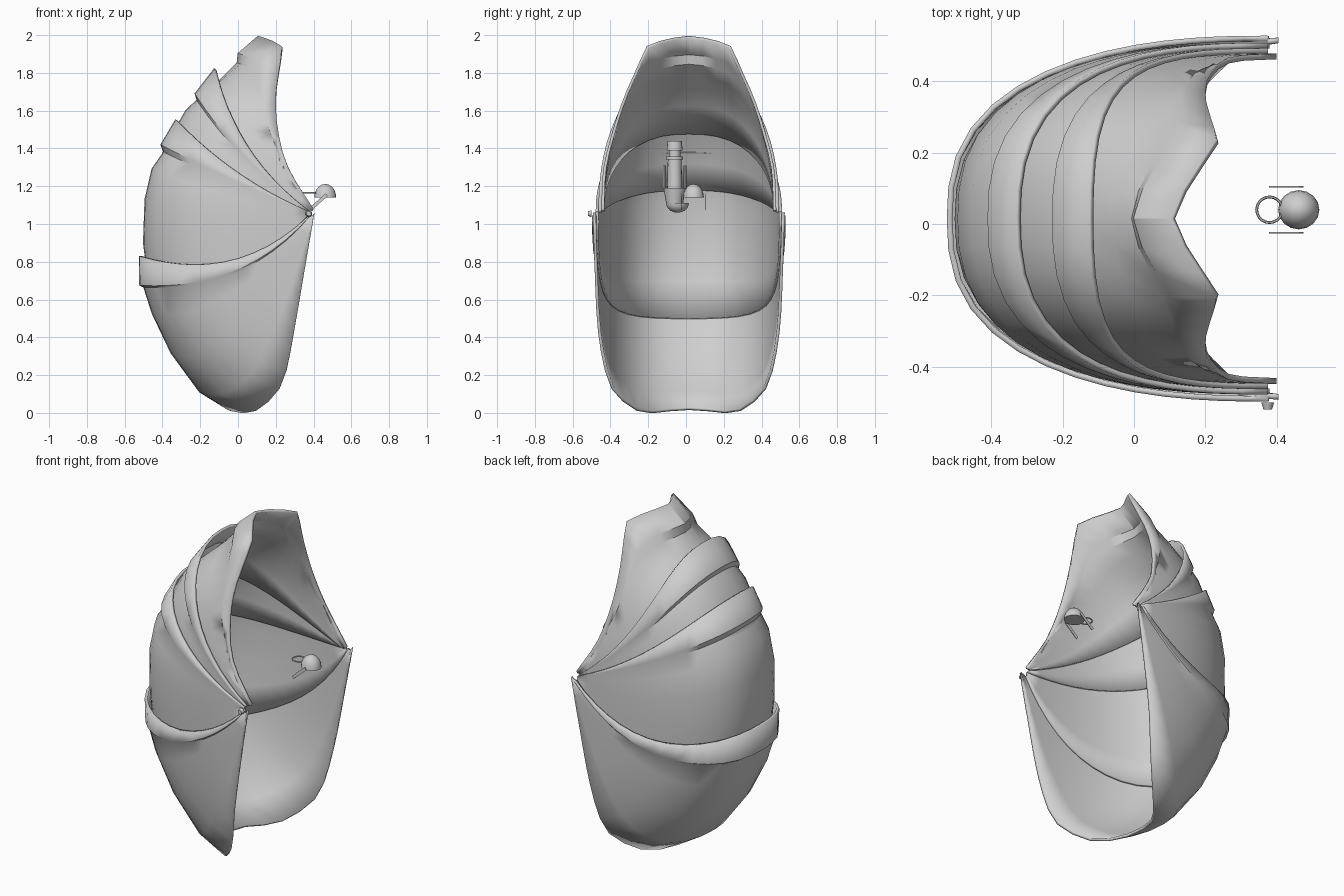
import bpy, bmesh, math
from mathutils import Vector, Matrix

if "Cube" in bpy.data.objects:
    bpy.data.objects.remove(bpy.data.objects["Cube"])

P = complex(0.39, 1.06)   # hinge axis in the x-z plane
Y0 = 0.015                # shell symmetry plane
N = 14                    # steps per half rib

grey = bpy.data.materials.new("light_grey")
grey.diffuse_color = (0.62, 0.62, 0.62, 1)
grey.use_nodes = True
grey.node_tree.nodes["Principled BSDF"].inputs["Base Color"].default_value = grey.diffuse_color


def finish(name, bm, angle=35):
    me = bpy.data.meshes.new(name)
    bm.to_mesh(me)
    bm.free()
    me.materials.append(grey)
    ob = bpy.data.objects.new(name, me)
    bpy.context.collection.objects.link(ob)
    bpy.ops.object.select_all(action='DESELECT')
    ob.select_set(True)
    bpy.context.view_layer.objects.active = ob
    bpy.ops.object.shade_smooth_by_angle(angle=math.radians(angle))
    return ob


def resample(pts):
    """even spacing along a polyline of (x+iz, y) points"""
    v = [Vector((c.real, y, c.imag)) for c, y in pts]
    d = [0]
    for a, b in zip(v, v[1:]):
        d.append(d[-1] + (b - a).length)
    out, j = [], 0
    for i in range(N + 1):
        s = d[-1] * i / N
        while j < len(v) - 2 and d[j + 1] < s:
            j += 1
        q = v[j].lerp(v[j + 1], (s - d[j]) / (d[j + 1] - d[j]))
        out.append((complex(q.x, q.z), q.y))
    return out


def rib(mx, mz, bow, w, p=2.5):
    """bowed superellipse from the hinge to the middle point"""
    d = complex(mx, mz) - P
    n = d / abs(d) * 1j
    pts = []
    for i in range(81):
        t = math.pi / 2 * i / 80
        f = max(math.sin(t), 0) ** (2 / p)
        y = w * max(math.cos(t), 0) ** (2 / p)
        f = 0.02 + 0.98 * f
        pts.append((P + d * f + n * bow * 4 * f * (1 - f), y))
    return resample(pts)


def spline(pts):
    """smooth rib through a few hand placed points"""
    v = [Vector(p) for p in pts]
    m = v[-2].copy()
    m.y = -m.y
    v = [v[0] * 2 - v[1]] + v + [m]
    out = []
    for a, b, c, d in zip(v, v[1:], v[2:], v[3:]):
        for i in range(10):
            t = i / 10
            q = 0.5 * (2 * b + (c - a) * t + (2 * a - 5 * b + 4 * c - d) * t * t
                       + (3 * b - a - 3 * c + d) * t ** 3)
            out.append((complex(q.x, q.z), q.y))
    q = v[-2]
    out.append((complex(q.x, q.z), q.y))
    return resample(out)


def mix(a, b, w, mx, mz):
    """blend two ribs, turned and scaled about the hinge to reach the middle point"""
    m = complex(mx, mz) - P
    ka, kb = m / (a[-1][0] - P), m / (b[-1][0] - P)
    return [(P + (ca - P) * ka * (1 - w) + (cb - P) * kb * w, ya * (1 - w) + yb * w)
            for (ca, ya), (cb, yb) in zip(a, b)]


def shell(name, ribs, thick=0.016):
    bm = bmesh.new()
    rows = []
    for r in ribs:
        full = r + [(c, -y) for c, y in reversed(r[:-1])]
        rows.append([bm.verts.new((c.real, y + Y0, c.imag)) for c, y in full])
    for a, b in zip(rows, rows[1:]):
        for i in range(len(a) - 1):
            bm.faces.new((a[i], a[i + 1], b[i + 1], b[i]))
    ob = finish(name, bm)
    s = ob.modifiers.new("thickness", 'SOLIDIFY')
    s.thickness = thick
    s.offset = 0
    return ob


# lower shell with its outer lip
rim = spline([(.405, .5, 1.06), (.36, .492, .8), (.3, .475, .45), (.25, .43, .2),
              (.19, .37, .09), (.08, .25, .008), (-.02, .12, .014), (-.05, 0, .022)])
belt = rib(-.495, .67, .125, .497, 2.7)
shell("lower_shell", [
    rim,
    mix(rim, belt, .25, -.2, .115),
    mix(rim, belt, .5, -.35, .32),
    mix(rim, belt, .78, -.45, .53),
    belt,
    rib(-.517, .68, .125, .505, 2.6),
    rib(-.517, .83, .14, .505, 2.6)])

# main shell, tucked inside the lower lip
shell("main_shell", [rib(x, z, b, .485, p) for x, z, b, p in (
    (-.41, .5, .13, 2.8), (-.47, .7, .125, 2.6), (-.495, .9, .11, 2.5),
    (-.487, 1.13, .07, 2.5), (-.45, 1.29, .03, 2.5), (-.388, 1.38, .012, 2.5),
    (-.403, 1.42, .012, 2.5), (-.325, 1.55, .045, 2.5))])

# upper shell
shell("upper_shell", [rib(x, z, b, .47, 2.5) for x, z, b in (
    (-.46, 1.18, .03), (-.42, 1.32, .015), (-.34, 1.48, .03), (-.27, 1.6, .045),
    (-.212, 1.655, .045), (-.222, 1.69, .045), (-.12, 1.82, .085))])

# hood with pinched neck and flared front rim
neck = spline([(.395, .455, 1.07), (.3, .45, 1.2), (.2, .42, 1.4), (.13, .36, 1.6),
               (.11, .28, 1.74), (.08, .2, 1.81), (.0, 0, 1.85)])
front = spline([(.4, .455, 1.08), (.27, .445, 1.29), (.215, .4, 1.475), (.2, .34, 1.66),
                (.222, .26, 1.84), (.235, .22, 1.935), (.17, .12, 1.97), (.11, 0, 1.99)])
shell("hood", [
    rib(-.33, 1.48, .03, .455),
    rib(-.23, 1.63, .05, .455),
    rib(-.13, 1.72, .08, .455),
    mix(rib(-.13, 1.72, .08, .455), neck, .5, -.06, 1.79),
    neck,
    mix(neck, front, .35, .005, 1.9),
    front])


def cyl(name, loc, r1, r2, h, axis='Z', seg=16):
    bm = bmesh.new()
    rot = Matrix.Rotation(math.pi / 2, 4, 'X') if axis == 'Y' else Matrix()
    bmesh.ops.create_cone(bm, cap_ends=True, segments=seg, radius1=r1, radius2=r2,
                          depth=h, matrix=Matrix.Translation(loc) @ rot)
    return finish(name, bm)


def ball(name, loc, size, half=0):
    bm = bmesh.new()
    bmesh.ops.create_uvsphere(bm, u_segments=16, v_segments=10, radius=1)
    if half:
        bmesh.ops.bisect_plane(bm, geom=bm.verts[:] + bm.edges[:] + bm.faces[:],
                               plane_co=(0, 0, 0), plane_no=(0, 0, -half), clear_outer=True)
        bmesh.ops.holes_fill(bm, edges=[e for e in bm.edges if e.is_boundary])
    bmesh.ops.transform(bm, verts=bm.verts,
                        matrix=Matrix.Translation(loc) @ Matrix.Diagonal((*size, 1)))
    return finish(name, bm)


# hinge pin on the front side
cyl("hinge_pin", (.375, -.51, 1.055), .018, .012, .02, 'Y', 12)

# small latch in the opening: cap, flat ring, struts
ball("latch_cap", (.462, .04, 1.14), (.058, .055, .072), 1)
bpy.ops.mesh.primitive_torus_add(location=(.38, .04, 1.165), major_radius=.036,
                                 minor_radius=.004, major_segments=20, minor_segments=6)
bpy.context.object.name = "latch_ring"
bpy.context.object.data.materials.append(grey)
for i, y in enumerate((-.025, .105)):
    bm = bmesh.new()
    a, b = Vector((.385, y, 1.08)), Vector((.47, y, 1.155))
    n = Vector((-.5, 0, .6)).normalized() * .009
    loops = [[bm.verts.new(q + Vector((0, s, 0))) for q in (a - n, b - n, b + n, a + n)]
             for s in (-.002, .002)]
    bm.faces.new(loops[0])
    bm.faces.new(loops[1][::-1])
    for k in range(4):
        bm.faces.new((loops[0][k], loops[1][k], loops[1][k - 1], loops[0][k - 1]))
    bmesh.ops.recalc_face_normals(bm, faces=bm.faces)
    finish("latch_strut_%d" % i, bm)

# lamp-like fitting inside the hood
X, Y = -.2, -.06
cyl("fitting_body", (X, Y, 1.27), .04, .036, .17)
cyl("fitting_neck", (X, Y, 1.37), .03, .03, .04)
cyl("fitting_collar", (X, Y, 1.35), .045, .045, .015)
cyl("fitting_top", (X, Y, 1.415), .042, .038, .05)
cyl("fitting_base", (X, Y, 1.15), .045, .06, .08)
ball("fitting_bowl", (X, Y + .015, 1.11), (.055, .06, .05), -1)
for i, y in enumerate((-.055, .055)):
    cyl("fitting_rod_%d" % i, (X, Y + y, 1.24), .008, .008, .14, seg=8)
